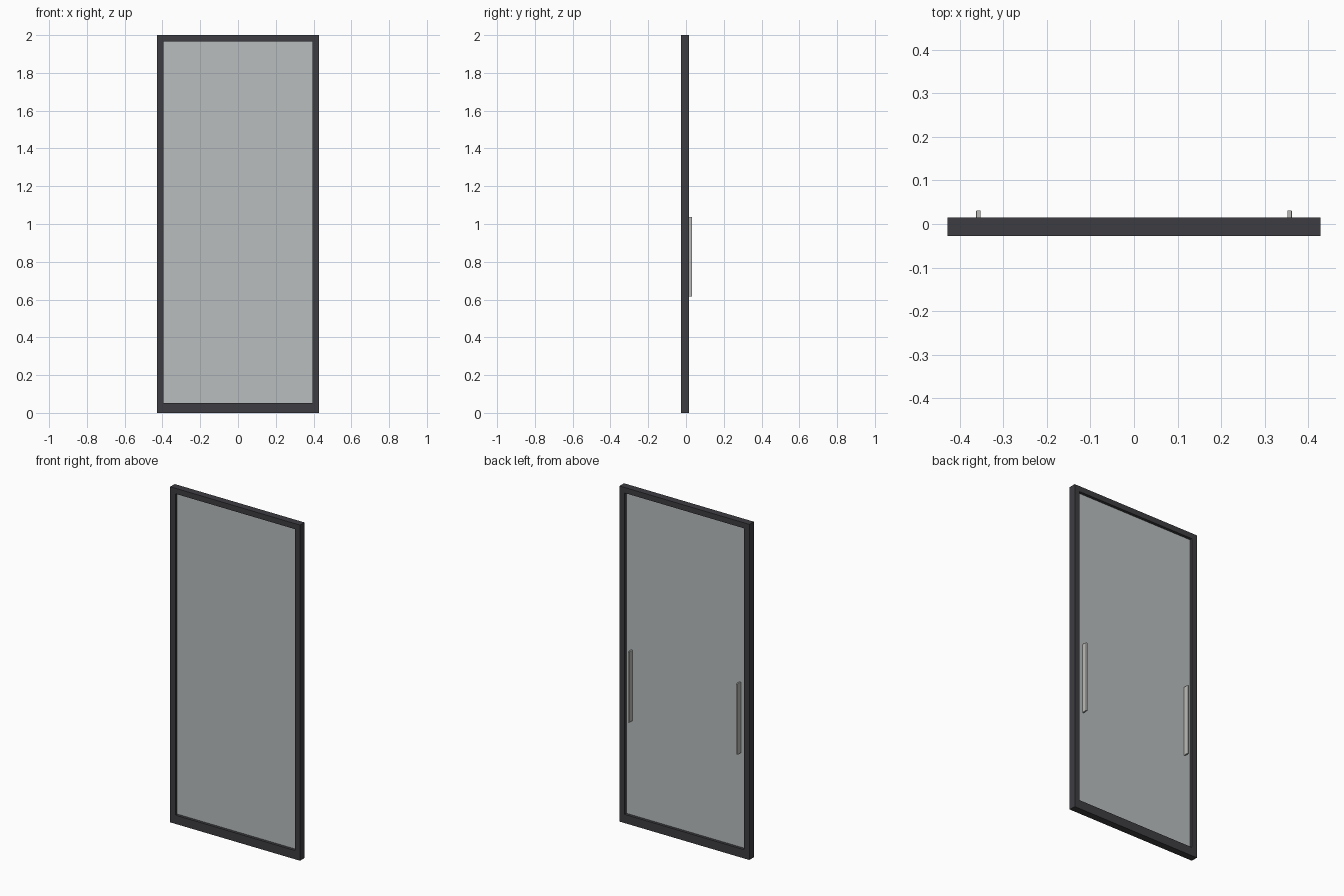
import bpy, bmesh

if "Cube" in bpy.data.objects:
    bpy.data.objects.remove(bpy.data.objects["Cube"])


def material(name, rgb):
    mat = bpy.data.materials.new(name)
    mat.diffuse_color = (*rgb, 1.0)
    mat.use_nodes = True
    mat.node_tree.nodes["Principled BSDF"].inputs["Base Color"].default_value = mat.diffuse_color
    return mat


DARK = material("dark frame", (0.048, 0.046, 0.053))
GLASS = material("grey glass", (0.48, 0.51, 0.52))
METAL = material("brushed metal", (0.50, 0.50, 0.48))


def finish(name, bm, mat):
    bmesh.ops.recalc_face_normals(bm, faces=bm.faces)
    mesh = bpy.data.meshes.new(name)
    bm.to_mesh(mesh)
    bm.free()
    mesh.materials.append(mat)
    obj = bpy.data.objects.new(name, mesh)
    bpy.context.collection.objects.link(obj)
    return obj


def box(name, x, y, z, mat):
    """Box from (low, high) ranges on each axis."""
    bm = bmesh.new()
    bmesh.ops.create_cube(bm, size=1)
    for v in bm.verts:
        v.co = [r[0] if c < 0 else r[1] for c, r in zip(v.co, (x, y, z))]
    return finish(name, bm, mat)


W, H = 0.428, 2.0             # half width and height of the door
IN_W, SILL, HEAD = 0.394, 0.052, 1.967
FRONT, BACK = -0.027, 0.015

# Frame: one closed ring around the opening
bm = bmesh.new()
outer = [(-W, 0), (W, 0), (W, H), (-W, H)]
inner = [(-IN_W, SILL), (IN_W, SILL), (IN_W, HEAD), (-IN_W, HEAD)]
rings = [[bm.verts.new((x, y, z)) for x, z in loop]
         for loop, y in ((outer, FRONT), (inner, FRONT), (inner, BACK), (outer, BACK))]
for a, b in zip(rings, rings[1:] + rings[:1]):
    for i in range(4):
        j = (i + 1) % 4
        bm.faces.new((a[i], a[j], b[j], b[i]))
finish("door_frame", bm, DARK)

# Glass pane, set midway in the frame
box("glass_pane", (-IN_W, IN_W), (-0.010, -0.002), (SILL, HEAD), GLASS)

# Pull handles on the back, one near each stile
for side, x in (("left", -0.357), ("right", 0.357)):
    handle = box(side + "_handle", (x - 0.005, x + 0.005), (-0.002, 0.031),
                 (0.615, 1.037), METAL)
    bevel = handle.modifiers.new("soft edges", "BEVEL")
    bevel.width = 0.0015
    bevel.segments = 2
